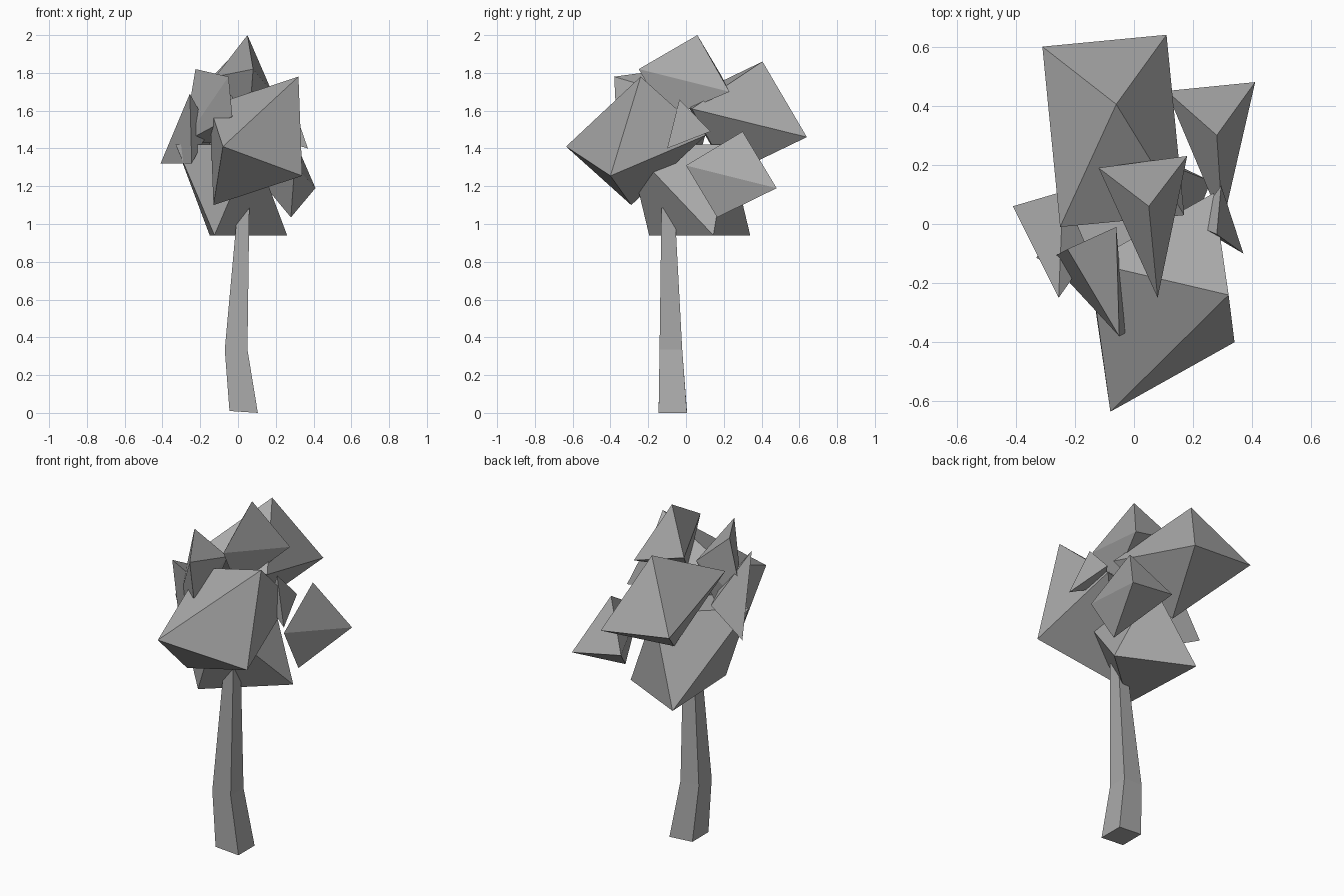
import bpy
import bmesh
from mathutils import Vector

cube = bpy.data.objects.get("Cube")
if cube:
    bpy.data.objects.remove(cube, do_unlink=True)

grey = bpy.data.materials.new("plain grey")
grey.use_nodes = True
colour = (0.4, 0.4, 0.4, 1)
grey.diffuse_color = colour
grey.node_tree.nodes["Principled BSDF"].inputs["Base Color"].default_value = colour


def finish(name, bm):
    bmesh.ops.recalc_face_normals(bm, faces=bm.faces)
    mesh = bpy.data.meshes.new(name)
    bm.to_mesh(mesh)
    bm.free()
    mesh.materials.append(grey)
    obj = bpy.data.objects.new(name, mesh)
    bpy.context.collection.objects.link(obj)
    return obj


def hull(name, points):
    """Faceted solid around a few corner points."""
    bm = bmesh.new()
    for p in points:
        bm.verts.new(p)
    bmesh.ops.convex_hull(bm, input=bm.verts)
    return finish(name, bm)


def octahedron(name, centre, arms):
    """Eight-sided clump: each arm gives two opposite corners."""
    c = Vector(centre)
    hull(name, [c + s * Vector(a) for a in arms for s in (1, -1)])


def bipyramid(name, top, right, left, front):
    """Six-sided clump: three corners round the middle, one above, one below."""
    t, r, l, f = map(Vector, (top, right, left, front))
    hull(name, [t, r, l, f, (r + l) / 2 + f - t])


# Large foliage clumps
octahedron("front_foliage", (0.095, -0.265, 1.44),
           [(-0.175, -0.37, -0.03), (0.245, -0.135, -0.185), (0.225, 0.025, 0.34)])
octahedron("back_foliage", (-0.07, 0.315, 1.56),
           [(0.01, 0.09, 0.3), (0.18, 0.325, -0.1), (-0.24, 0.285, -0.05)])
octahedron("lower_foliage", (-0.035, 0.015, 1.18),
           [(-0.09, -0.21, -0.24), (0.295, 0.13, -0.24), (-0.115, 0.325, -0.24)])

# Smaller foliage clumps
bipyramid("top_foliage", (0.05, 0.06, 2.0), (0.18, 0.23, 1.7),
          (-0.12, 0.19, 1.78), (0.08, -0.25, 1.82))
bipyramid("back_left_foliage", (0.28, 0.3, 1.49), (0.41, 0.48, 1.19),
          (0.11, 0.45, 1.24), (0.3, 0.0, 1.31))
hull("right_foliage", [(-0.41, 0.06, 1.32), (-0.255, -0.25, 1.69), (-0.245, -0.2, 1.32),
                       (-0.24, 0.11, 1.5), (-0.15, -0.1, 1.5)])
hull("upper_right_foliage", [(-0.05, -0.38, 1.78), (-0.225, -0.085, 1.82), (-0.03, -0.37, 1.57),
                             (-0.29, -0.12, 1.43), (-0.06, -0.01, 1.67), (-0.13, -0.08, 1.43)])
hull("left_foliage", [(0.37, -0.1, 1.4), (0.28, -0.035, 1.66), (0.295, 0.13, 1.49),
                      (0.2, 0.0, 1.45)])

# Trunk: square rings lofted upward: centre x, centre y, height, half width, tilt
rings = [(0.03, -0.07, 0.005, 0.075, -0.005), (-0.01, -0.08, 0.335, 0.06, 0.0),
         (0.025, -0.095, 1.04, 0.035, 0.045)]
corners = [(-1, -1), (1, -1), (1, 1), (-1, 1)]
bm = bmesh.new()
loops = [[bm.verts.new((x + w * i, y + w * j, z + tilt * i)) for i, j in corners]
         for x, y, z, w, tilt in rings]
for low, high in zip(loops, loops[1:]):
    for k in range(4):
        n = (k + 1) % 4
        bm.faces.new((low[k], low[n], high[n], high[k]))
bm.faces.new(loops[0])
bm.faces.new(loops[-1])
finish("trunk", bm)
